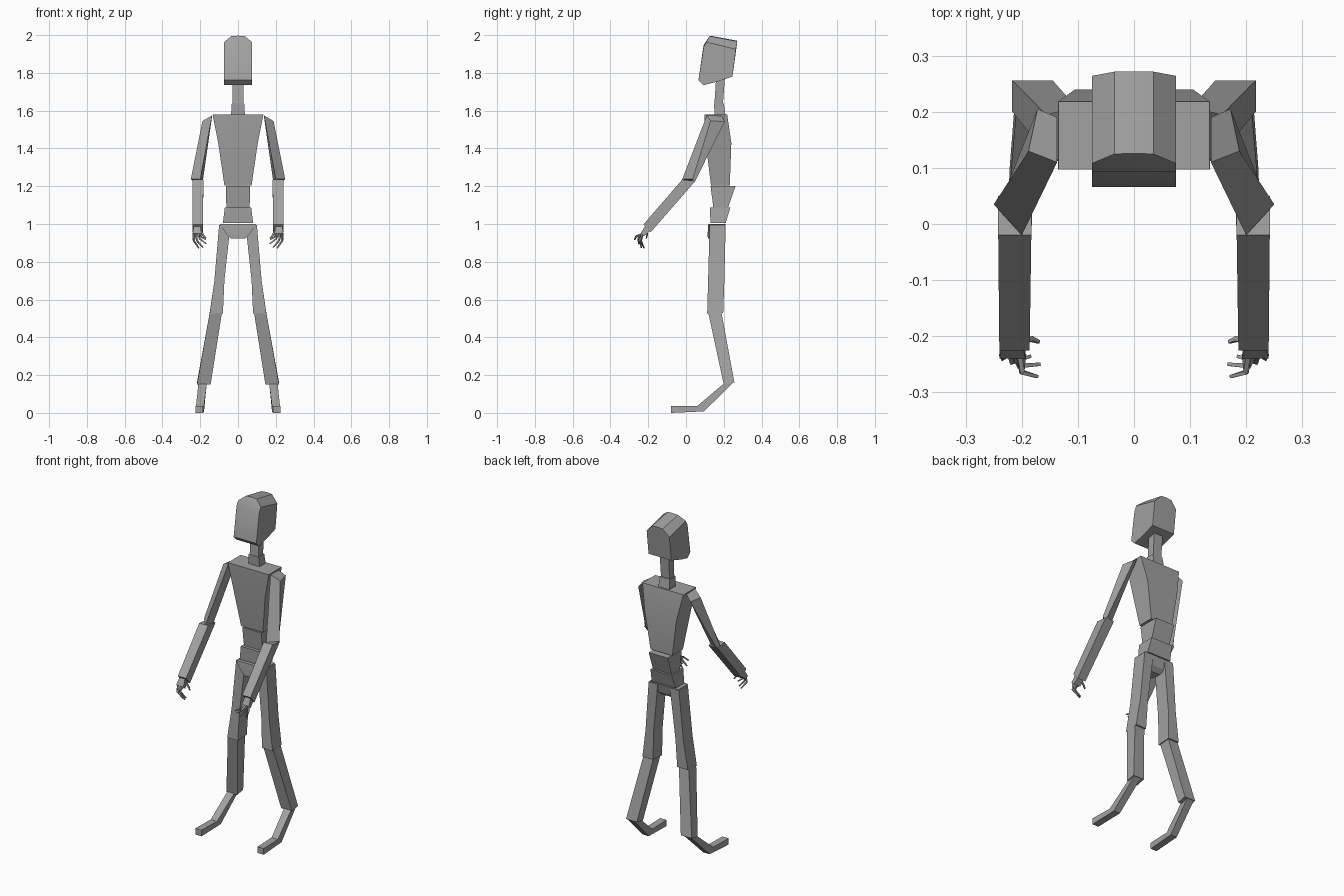
import bpy, bmesh, math
from mathutils import Vector

cube = bpy.data.objects.get("Cube")
if cube:
    bpy.data.objects.remove(cube, do_unlink=True)

grey = bpy.data.materials.new("plain grey")
grey.use_nodes = True
color = (0.36, 0.36, 0.36, 1)
grey.diffuse_color = color
grey.node_tree.nodes["Principled BSDF"].inputs["Base Color"].default_value = color


def loft(name, rings, mirrored=False):
    """Skin equal-sized rings of points and cap both ends."""
    bm = bmesh.new()
    loops = [[bm.verts.new(p) for p in ring] for ring in rings]
    count = len(loops[0])
    for low, high in zip(loops, loops[1:]):
        for i in range(count):
            j = (i + 1) % count
            bm.faces.new((low[i], low[j], high[j], high[i]))
    bm.faces.new(loops[0][::-1])
    bm.faces.new(loops[-1])
    bmesh.ops.recalc_face_normals(bm, faces=bm.faces)
    mesh = bpy.data.meshes.new(name)
    bm.to_mesh(mesh)
    bm.free()
    mesh.materials.append(grey)
    obj = bpy.data.objects.new(name, mesh)
    bpy.context.collection.objects.link(obj)
    bpy.ops.object.select_all(action="DESELECT")
    obj.select_set(True)
    bpy.context.view_layer.objects.active = obj
    bpy.ops.object.shade_smooth_by_angle(angle=math.radians(28))
    if mirrored:
        mod = obj.modifiers.new("other side", "MIRROR")
        mod.use_mirror_merge = False
    return obj


def slab(x0, x1, y0, y1, z_front, z_back=None):
    """Four-cornered section, optionally tilted front to back."""
    z_back = z_front if z_back is None else z_back
    return [(x0, y0, z_front), (x1, y0, z_front), (x1, y1, z_back), (x0, y1, z_back)]


def centred(half, *rest):
    return slab(-half, half, *rest)


def rod(name, points, radii):
    """Thin square rod through a path, used for fingers."""
    points = [Vector(p) for p in points]
    rings = []
    for i, p in enumerate(points):
        along = points[min(i + 1, len(points) - 1)] - points[max(i - 1, 0)]
        side = along.cross(Vector((0, 1, 1))).normalized()
        up = side.cross(along).normalized()
        r = radii[i]
        rings.append([p + side * r, p + up * r, p - side * r, p - up * r])
    return loft(name, rings, True)


# Head: side profile swept across, with the crown arched in the middle
side_profile = [(.093, 1.935), (.108, 1.963), (.264, 1.925), (.246, 1.78),
                (.16, 1.752), (.093, 1.735), (.066, 1.762)]
crown = {0: (0, .012), 1: (.018, .034), 2: (.008, .045)}
columns = []
for x, lift in ((-.075, 0), (-.035, .93), (0, 1), (.035, .93), (.075, 0)):
    column = []
    for i, (y, z) in enumerate(side_profile):
        dy, dz = crown.get(i, (0, 0))
        column.append((x, y + dy * lift, z + dz * lift))
    columns.append(column)
loft("head", columns)

# Neck
loft("upper_neck", [centred(.028, .15, .195, 1.63), centred(.03, .16, .207, 1.785)])
loft("lower_neck", [centred(.037, .152, .21, 1.57), centred(.033, .148, .2, 1.638)])

# Torso
loft("chest", [centred(.072, .132, .232, 1.205), centred(.105, .105, .24, 1.43),
               centred(.135, .097, .218, 1.58)])
loft("waist", [centred(.062, .145, .222, 1.085), centred(.063, .13, .262, 1.2)])
loft("hips", [centred(.08, .13, .21, 1.005), centred(.07, .126, .235, 1.087)])
loft("pelvis", [centred(.038, .116, .17, .922), centred(.06, .114, .195, .945),
                centred(.096, .118, .21, 1.0)])

# Legs
loft("thigh", [slab(.04, .1, .125, .21, .995), slab(.072, .125, .117, .203, .7),
               slab(.08, .15, .112, .197, .525, .53)], True)
loft("shin", [slab(.085, .15, .118, .188, .53), slab(.145, .217, .2, .256, .15, .162)], True)
loft("foot", [slab(.165, .21, .2, .25, .155, .16), slab(.18, .222, .06, .095, .037, .008),
              slab(.185, .226, -.08, -.08, .037, 0)], True)

# Arms
shoulder = [(.137, .11, 1.575), (.188, .13, 1.545), (.172, .205, 1.543), (.137, .19, 1.572)]
elbow = [(.2, -.02, 1.237), (.25, .035, 1.237), (.235, .046, 1.222), (.187, .03, 1.222)]
loft("upper_arm", [shoulder, elbow], True)
loft("forearm", [slab(.183, .242, -.02, .05, 1.235, 1.228),
                 slab(.186, .24, -.225, -.188, .998, .955)], True)

# Hands: palm, four curled fingers and a thumb
loft("palm", [slab(.198, .235, -.218, -.192, .988, .962),
              slab(.193, .24, -.24, -.222, .95, .935)], True)
tips = [(.172, -.272, .918), (.168, -.25, .895), (.185, -.236, .875), (.207, -.222, .872)]
for i, tip in enumerate(tips):
    base = Vector((.2 + i * .011, -.232, .945))
    knuckle = base.lerp(Vector(tip), .5) + Vector((.014, -.012, .003))
    rod("finger", [base, knuckle, tip], (.008, .006, .004))
rod("thumb", [(.2, -.208, .965), (.183, -.205, .94), (.17, -.21, .925)], (.008, .006, .004))
